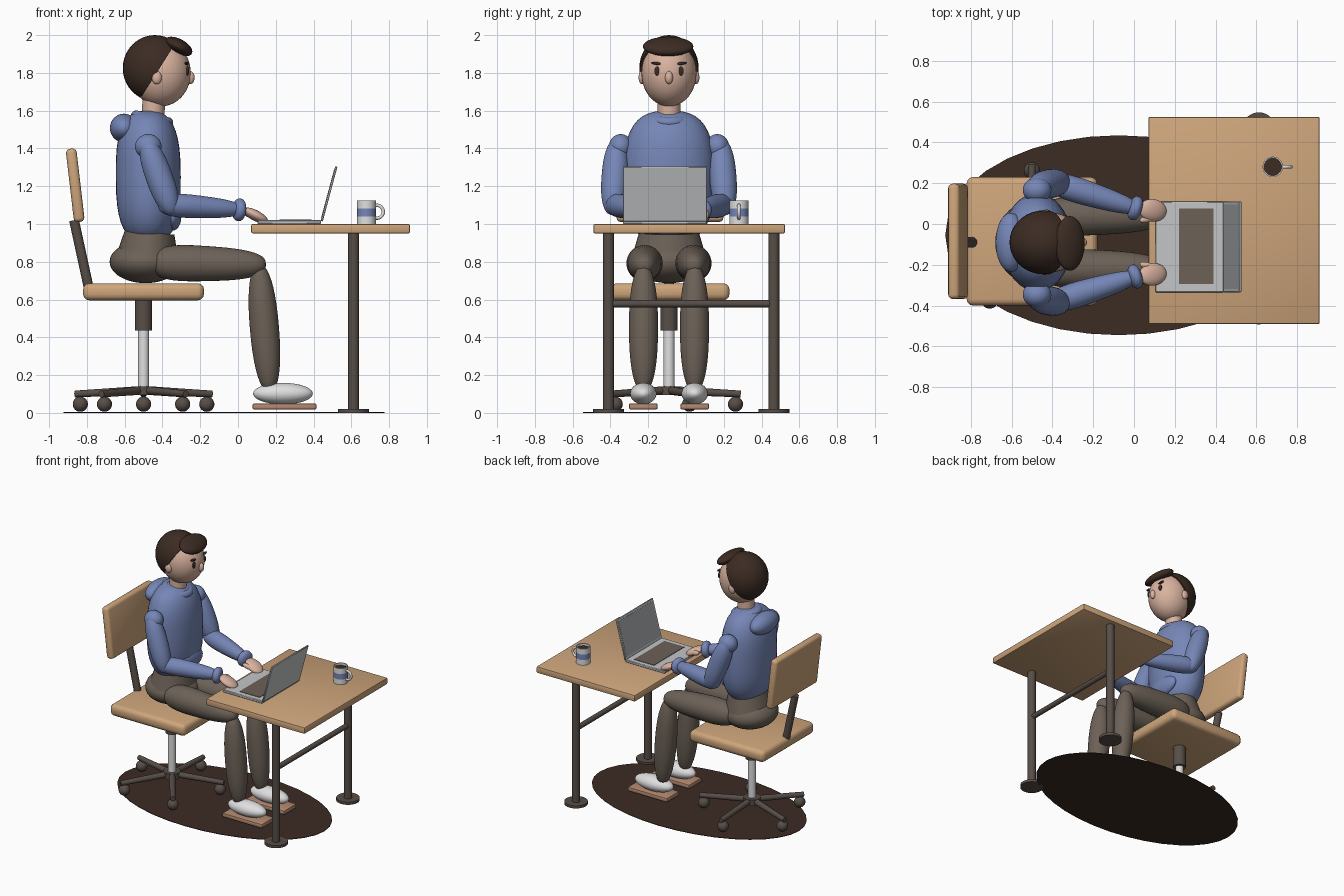
import bpy, bmesh
from math import sin, cos, pi, radians
from mathutils import Vector, Matrix

cube = bpy.data.objects.get("Cube")
if cube:
    bpy.data.objects.remove(cube)

made = []
CY = -0.09  # centre line of the seated figure


def material(name, r, g, b):
    m = bpy.data.materials.new(name)
    m.use_nodes = True
    m.diffuse_color = (r, g, b, 1)
    bsdf = next(n for n in m.node_tree.nodes if n.type == 'BSDF_PRINCIPLED')
    bsdf.inputs["Base Color"].default_value = (r, g, b, 1)
    bsdf.inputs["Roughness"].default_value = 0.7
    return m


WOOD = material("light wood", 0.62, 0.38, 0.20)
BLUE = material("hoodie blue", 0.18, 0.24, 0.47)
PANTS = material("trouser brown", 0.15, 0.12, 0.095)
METAL = material("dark metal", 0.095, 0.075, 0.063)
DARK = material("dark brown", 0.045, 0.025, 0.017)
SKIN = material("skin", 0.70, 0.45, 0.35)
WHITE = material("off white", 0.74, 0.74, 0.74)
SILVER = material("laptop silver", 0.55, 0.56, 0.57)
SCREEN = material("screen grey", 0.36, 0.37, 0.38)
SOLE = material("sole tan", 0.46, 0.25, 0.16)


def finish(name, bm, mats, matrix):
    bmesh.ops.recalc_face_normals(bm, faces=bm.faces)
    me = bpy.data.meshes.new(name)
    bm.to_mesh(me)
    bm.free()
    ob = bpy.data.objects.new(name, me)
    for m in (mats if isinstance(mats, list) else [mats]):
        me.materials.append(m)
    ob.matrix_world = matrix
    bpy.context.collection.objects.link(ob)
    made.append(ob)
    return ob


def place(loc, rot=(0, 0, 0)):
    r = Matrix.Identity(4)
    for axis, a in zip("XYZ", rot):
        r = Matrix.Rotation(radians(a), 4, axis) @ r
    return Matrix.Translation(loc) @ r


def box(name, loc, size, mat, bevel=0.0, rot=(0, 0, 0), segments=3):
    bm = bmesh.new()
    bmesh.ops.create_cube(bm, size=1)
    bmesh.ops.scale(bm, vec=size, verts=bm.verts)
    if bevel:
        bmesh.ops.bevel(bm, geom=bm.edges[:], offset=bevel, segments=segments,
                        profile=0.5, affect='EDGES')
    return finish(name, bm, mat, place(loc, rot))


def ball(name, loc, radii, mat, rot=(0, 0, 0), cut=None):
    bm = bmesh.new()
    bmesh.ops.create_uvsphere(bm, u_segments=36, v_segments=20, radius=1)
    bmesh.ops.scale(bm, vec=radii, verts=bm.verts)
    if cut:
        geom = bm.verts[:] + bm.edges[:] + bm.faces[:]
        res = bmesh.ops.bisect_plane(bm, geom=geom, plane_co=cut[0], plane_no=cut[1],
                                     clear_outer=True)
        rim = [e for e in res["geom_cut"] if isinstance(e, bmesh.types.BMEdge)]
        bmesh.ops.contextual_create(bm, geom=rim)
    return finish(name, bm, mat, place(loc, rot))


def revolve(name, profile, mats, matrix, squash=1.0, bands=None, sides=36):
    """Turn (radius, height) points around local z; bands gives a material per step."""
    bm = bmesh.new()
    rings = []
    for r, h in profile:
        if r < 1e-5:
            rings.append([bm.verts.new((0, 0, h))] * sides)
        else:
            rings.append([bm.verts.new((r * cos(2 * pi * i / sides),
                                        r * squash * sin(2 * pi * i / sides), h))
                          for i in range(sides)])
    for k, (a, b) in enumerate(zip(rings, rings[1:])):
        for i in range(sides):
            j = (i + 1) % sides
            vs = list(dict.fromkeys((a[i], a[j], b[j], b[i])))
            if len(vs) > 2:
                f = bm.faces.new(vs)
                f.material_index = bands[k] if bands else 0
    return finish(name, bm, mats, matrix)


def along(p0, p1):
    d = Vector(p1) - Vector(p0)
    q = Vector((0, 0, 1)).rotation_difference(d)
    return Matrix.Translation(p0) @ q.to_matrix().to_4x4(), d.length


def rod(name, p0, p1, r0, mat, r1=None, squash=1.0):
    m, length = along(p0, p1)
    r1 = r0 if r1 is None else r1
    return revolve(name, [(0, 0), (r0, 0), (r1, length), (0, length)], mat, m, squash)


def limb(name, p0, p1, r0, r1, mat, k=2.0, squash=1.0, steps=20):
    """Rounded, tapering body; a larger k gives blunter ends."""
    m, length = along(p0, p1)
    prof = []
    for i in range(steps + 1):
        u = pi * i / steps
        c = cos(u)
        t = (1 - abs(c) ** (2 / k) * (1 if c > 0 else -1)) / 2
        prof.append(((r0 + (r1 - r0) * t) * max(sin(u), 0) ** (2 / k), t * length))
    prof[0], prof[-1] = (0, 0), (0, length)
    return revolve(name, prof, mat, m, squash)


def ring(name, loc, major, minor, mat, rot):
    bpy.ops.mesh.primitive_torus_add(major_radius=major, minor_radius=minor,
                                     major_segments=36, minor_segments=14)
    ob = bpy.context.object
    ob.name = name
    ob.matrix_world = place(loc, rot)
    ob.data.materials.append(mat)
    made.append(ob)


# Rug
rod("rug", (-0.075, -0.055, 0), (-0.075, -0.055, 0.004), 0.85, DARK, squash=0.576)

# Desk
box("desk_top", (0.49, 0.017, 0.975), (0.84, 1.015, 0.05), WOOD, 0.008, segments=2)
for side, y in (("right", -0.41), ("left", 0.465)):
    rod(side + "_desk_leg", (0.612, y, 0.01), (0.612, y, 0.955), 0.029, METAL)
    rod(side + "_desk_foot", (0.612, y, 0), (0.612, y, 0.02), 0.082, METAL)
rod("desk_crossbar", (0.612, -0.41, 0.578), (0.612, 0.465, 0.578), 0.019, METAL)

# Chair
box("chair_seat", (-0.5, -0.085, 0.641), (0.64, 0.63, 0.09), WOOD, 0.032)
box("chair_back", (-0.862, -0.085, 1.205), (0.057, 0.565, 0.39), WOOD, 0.022, (0, -6.7, 0))
rod("chair_back_strut", (-0.868, CY, 1.02), (-0.79, CY, 0.66), 0.026, METAL)
rod("chair_post_sleeve", (-0.5, CY, 0.437), (-0.5, CY, 0.6), 0.046, METAL)
rod("chair_post", (-0.5, CY, 0.12), (-0.5, CY, 0.44), 0.029, WHITE)
rod("chair_hub", (-0.5, CY, 0.095), (-0.5, CY, 0.14), 0.06, METAL)
for i in range(5):
    a = radians(90 + 72 * i)
    dx, dy = cos(a), sin(a)
    rod("chair_spoke", (-0.5, CY, 0.12), (-0.5 + 0.38 * dx, CY + 0.38 * dy, 0.1),
        0.023, METAL, 0.018)
    ball("chair_castor", (-0.5 + 0.352 * dx, CY + 0.352 * dy, 0.046), (0.04,) * 3, METAL)

# Trunk
ball("hips", (-0.49, CY, 0.80), (0.19, 0.205, 0.113), PANTS)
rod("waist", (-0.48, CY, 0.82), (-0.468, CY, 0.955), 0.165, PANTS, 0.132, 1.2)
limb("hoodie_body", (-0.472, CY, 0.9), (-0.478, CY, 1.6), 0.172, 0.172, BLUE, 2.8, 1.4)
ball("hoodie_pocket", (-0.345, CY, 1.04), (0.045, 0.14, 0.075), BLUE)
ball("hood", (-0.604, CY, 1.508), (0.074, 0.145, 0.076), BLUE)
ring("hoodie_collar", (-0.455, CY, 1.555), 0.085, 0.029, BLUE, (0, 12, 0))
rod("neck", (-0.45, CY, 1.53), (-0.445, CY, 1.70), 0.06, SKIN)

# Head
ball("head", (-0.41, CY, 1.80), (0.16, 0.146, 0.178), SKIN)
ball("hair", (-0.44, CY, 1.825), (0.17, 0.157, 0.175), DARK,
     cut=((0.0, 0, -0.04), (0.27, 0, -0.17)))
ball("hair_fringe", (-0.315, CY - 0.005, 1.94), (0.08, 0.134, 0.04), DARK, (0, 28, 0))
ball("nose", (-0.252, CY, 1.775), (0.022, 0.021, 0.034), SKIN)

# Paired body parts
for side, s in (("left", 1), ("right", -1)):
    def at(x, off, z):
        return (x, CY + s * off, z)

    ball(side + "_ear", at(-0.43, 0.143, 1.775), (0.026, 0.018, 0.035), SKIN)
    ball(side + "_eye", at(-0.268, 0.063, 1.81), (0.009, 0.015, 0.025), DARK)
    ball(side + "_eyebrow", at(-0.272, 0.065, 1.85), (0.011, 0.03, 0.008), DARK, (s * 8, 0, 0))
    # Arm
    ball(side + "_shoulder", at(-0.475, 0.256, 1.41), (0.07, 0.062, 0.066), BLUE)
    limb(side + "_upper_arm", at(-0.49, 0.272, 1.45), at(-0.345, 0.30, 1.05),
         0.07, 0.072, BLUE, 2.4)
    limb(side + "_forearm", at(-0.42, 0.30, 1.105), at(0.03, 0.16, 1.075),
         0.073, 0.045, BLUE, 2.8)
    limb(side + "_cuff", at(-0.025, 0.177, 1.078), at(0.037, 0.158, 1.072),
         0.06, 0.06, BLUE, 2.4)
    ball(side + "_hand", at(0.092, 0.157, 1.045), (0.075, 0.055, 0.028), SKIN, (0, 27, -s * 10))
    ball(side + "_thumb", at(0.065, 0.115, 1.05), (0.04, 0.018, 0.018), SKIN, (0, 20, s * 15))
    # Leg
    limb(side + "_thigh", at(-0.46, 0.128, 0.797), at(0.148, 0.132, 0.783),
         0.107, 0.078, PANTS, 2.9)
    limb(side + "_shin", at(0.112, 0.135, 0.785), at(0.168, 0.135, 0.11),
         0.078, 0.076, PANTS, 2.3)
    ball(side + "_shoe", at(0.238, 0.136, 0.102), (0.158, 0.07, 0.057), WHITE)
    box(side + "_sole", at(0.246, 0.136, 0.034), (0.338, 0.152, 0.032), SOLE, 0.008, segments=2)

# Laptop
box("laptop_base", (0.272, -0.112, 1.01), (0.335, 0.445, 0.02), SILVER, 0.004, segments=1)
box("laptop_keyboard", (0.305, -0.11, 1.021), (0.17, 0.37, 0.004), PANTS)
box("laptop_lid", (0.482, -0.112, 1.16), (0.012, 0.445, 0.30), SILVER, 0.003, (0, 15, 0), 1)
box("laptop_screen", (0.4765, -0.112, 1.1615), (0.004, 0.415, 0.265), SCREEN, 0, (0, 15, 0))

# Mug with painted band and drink
mug = [(0, 0), (0.05, 0), (0.05, 0.04), (0.05, 0.083), (0.05, 0.125),
       (0.043, 0.125), (0.043, 0.108), (0, 0.108)]
revolve("mug", mug, [WHITE, BLUE, DARK], place((0.68, 0.28, 1.0)),
        bands=[0, 0, 1, 0, 0, 0, 2])
ring("mug_handle", (0.735, 0.28, 1.065), 0.034, 0.009, WHITE, (90, 0, 0))

# Smooth shading with crisp edges
bpy.ops.object.select_all(action='DESELECT')
for ob in made:
    ob.select_set(True)
bpy.context.view_layer.objects.active = made[0]
bpy.ops.object.shade_smooth_by_angle(angle=radians(40))
